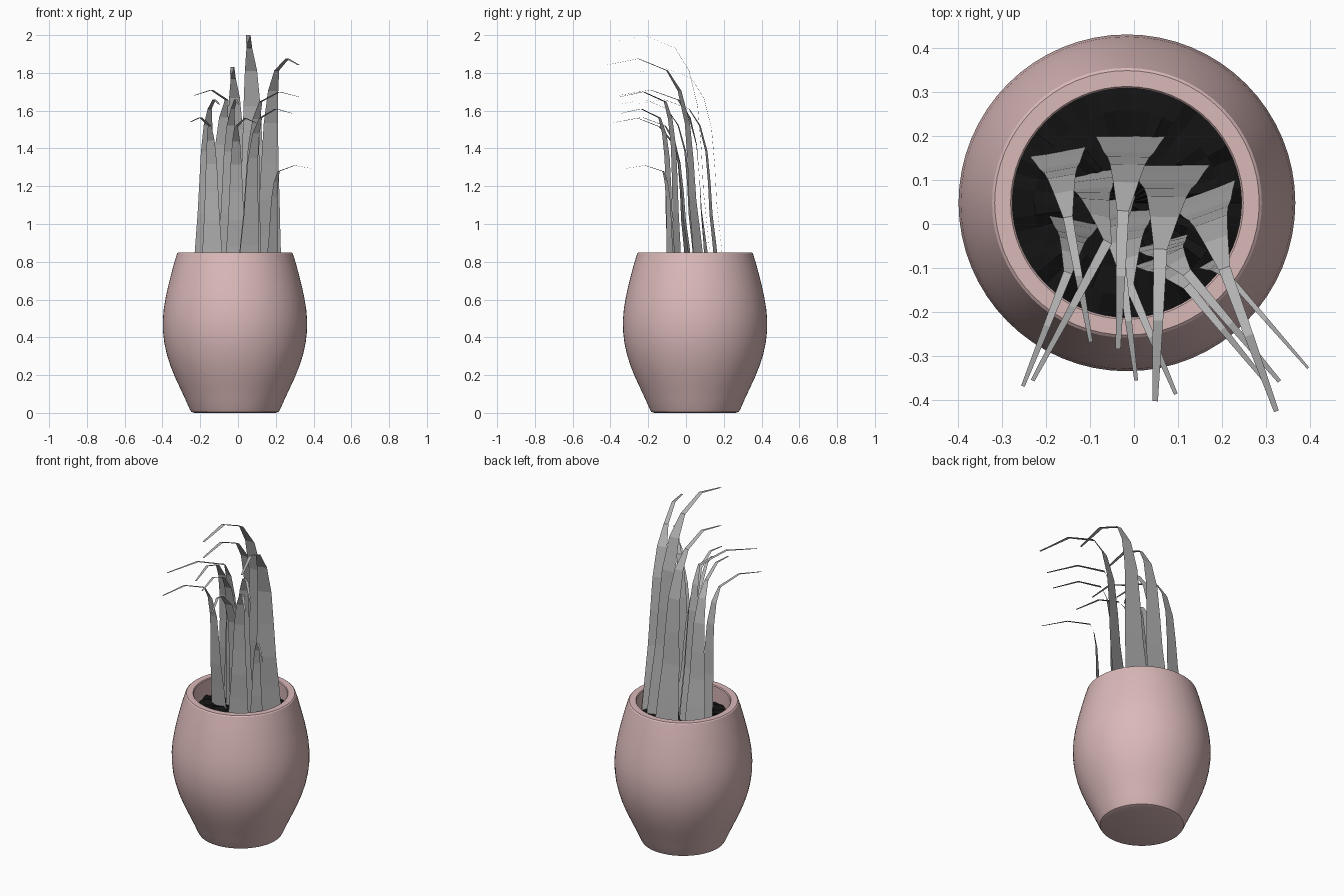
import bpy, bmesh, math, random
from mathutils import Vector

if "Cube" in bpy.data.objects:
    bpy.data.objects.remove(bpy.data.objects["Cube"])

random.seed(4)
CX, CY = -0.016, 0.048


def material(name, rgb):
    m = bpy.data.materials.new(name)
    m.diffuse_color = (*rgb, 1)
    m.use_nodes = True
    m.node_tree.nodes["Principled BSDF"].inputs["Base Color"].default_value = m.diffuse_color
    return m


PINK = material("pink_clay", (0.70, 0.48, 0.48))
SOIL = material("black_soil", (0.006, 0.006, 0.006))
GREY = material("grey_leaf", (0.45, 0.45, 0.45))


def add_object(name, bm, mat, smooth=False):
    me = bpy.data.meshes.new(name)
    bm.to_mesh(me)
    bm.free()
    ob = bpy.data.objects.new(name, me)
    bpy.context.collection.objects.link(ob)
    me.materials.append(mat)
    if smooth:
        bpy.ops.object.select_all(action='DESELECT')
        ob.select_set(True)
        bpy.context.view_layer.objects.active = ob
        bpy.ops.object.shade_smooth_by_angle(angle=math.radians(30))
    return ob


def lathe(profile, n=64):
    """Revolve (radius, z) points around the pot axis; radius 0 closes the shape."""
    bm = bmesh.new()
    vs = [bm.verts.new((CX + r, CY, z)) for r, z in profile]
    es = [bm.edges.new(p) for p in zip(vs, vs[1:])]
    bmesh.ops.spin(bm, geom=vs + es, cent=(CX, CY, 0), axis=(0, 0, 1),
                   angle=2 * math.pi, steps=n, use_merge=True)
    bmesh.ops.remove_doubles(bm, verts=bm.verts, dist=1e-5)
    bmesh.ops.recalc_face_normals(bm, faces=bm.faces)
    return bm


# pot: barrel-shaped outside, flat rim, straight inner wall
pot = [(0, 0), (0.215, 0), (0.232, 0.006), (0.240, 0.02), (0.262, 0.07),
       (0.290, 0.13), (0.318, 0.19), (0.342, 0.25), (0.361, 0.31),
       (0.374, 0.37), (0.381, 0.43), (0.382, 0.49), (0.377, 0.55),
       (0.367, 0.61), (0.354, 0.67), (0.339, 0.73), (0.323, 0.79),
       (0.306, 0.845), (0.300, 0.85), (0.264, 0.85), (0.260, 0.845),
       (0.262, 0.70), (0, 0.70)]
add_object("pot", lathe(pot), PINK, smooth=True)

# soil: slightly lumpy disc
bm = lathe([(0.262, 0.745), (0.21, 0.755), (0.15, 0.757), (0.08, 0.76), (0, 0.76)], 48)
for v in bm.verts:
    v.co.z += random.uniform(-0.012, 0.012)
for f in bm.faces:
    if f.normal.z < 0:
        f.normal_flip()
add_object("soil", bm, SOIL)

# leaf template: (share of base-to-bend, share of bend-to-tip, height share, width share)
STEPS = [(0, 0, 0, 1.0), (0.10, 0, 0.17, 0.86), (0.22, 0, 0.34, 0.72),
         (0.28, 0, 0.52, 0.60), (0.38, 0, 0.70, 0.50), (0.62, 0, 0.85, 0.36),
         (1, 0, 0.945, 0.17), (1, 0.47, 1.0, 0.13), (1, 1, 0.97, 0.07)]
BASE_Z = 0.74


def leaf(name, base, bend, tip, peak, width, turn):
    base, bend, tip = Vector(base), Vector(bend), Vector(tip)
    fall = tip - bend
    end_turn = math.atan2(fall.x, -fall.y)
    bm = bmesh.new()
    last = None
    for a, b, h, w in STEPS:
        p = base.lerp(bend, a) + fall * b
        ang = math.radians(turn) * (1 - a) + end_turn * a
        side = Vector((math.cos(ang), math.sin(ang))) * width * w / 2
        z = BASE_Z + (peak - BASE_Z) * h
        row = [bm.verts.new((*(p - side), z)), bm.verts.new((*(p + side), z))]
        if last:
            bm.faces.new((last[0], last[1], row[1], row[0]))
        last = row
    add_object(name, bm, GREY)


# leaves: base, bend and tip in plan, peak height, base width, base turn
LEAVES = [
    ((-0.173, 0.165), (-0.15, 0.016), (-0.098, -0.268), 1.66, 0.13, 10),
    ((-0.008, 0.200), (-0.025, 0.03), (-0.036, -0.284), 1.83, 0.16, 0),
    ((0.083, 0.135), (0.06, -0.057), (0.048, -0.402), 2.00, 0.18, 0),
    ((0.155, 0.073), (0.205, -0.10), (0.323, -0.425), 1.875, 0.16, 20),
    ((-0.105, 0.115), (-0.06, -0.04), (-0.230, -0.355), 1.71, 0.13, 12),
    ((-0.135, 0.010), (-0.150, -0.11), (-0.252, -0.368), 1.565, 0.12, -10),
    ((-0.010, 0.030), (-0.010, -0.14), (0.095, -0.386), 1.56, 0.12, 5),
    ((-0.055, 0.055), (-0.028, -0.10), (0.005, -0.355), 1.66, 0.12, 10),
    ((0.060, -0.040), (0.120, -0.11), (0.330, -0.357), 1.70, 0.13, 15),
    ((0.055, -0.075), (0.120, -0.14), (0.292, -0.350), 1.61, 0.12, 20),
    ((0.180, -0.080), (0.215, -0.12), (0.395, -0.327), 1.31, 0.08, 30),
]
for i, args in enumerate(LEAVES, 1):
    leaf(f"leaf_{i}", *args)
